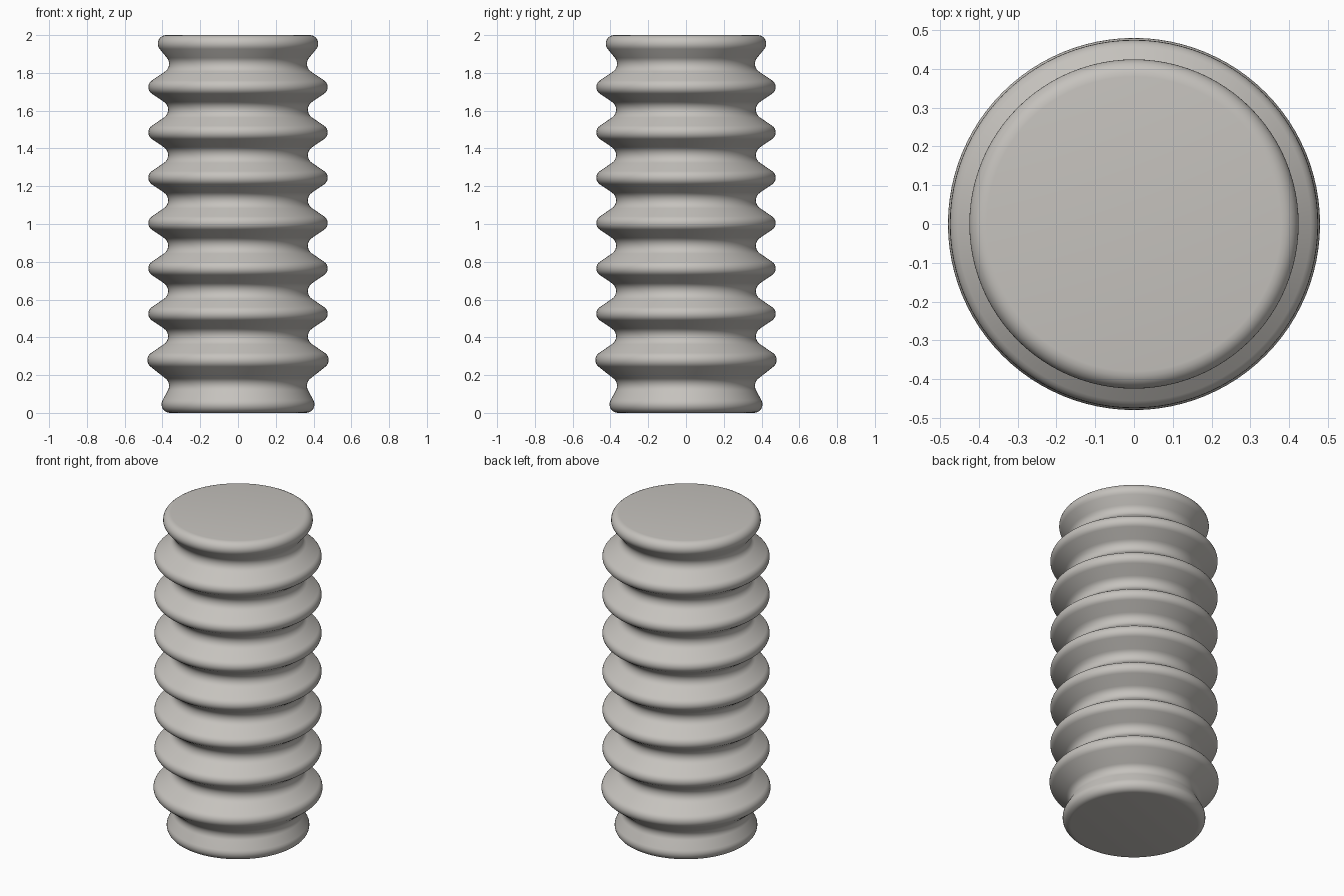
import bpy, bmesh, math
from math import pi, cos, sin

if "Cube" in bpy.data.objects:
    bpy.data.objects.remove(bpy.data.objects["Cube"])

SEGMENTS = 96
ARC_STEPS = 8

# Profile as alternating ridge / valley circles: (centre radius, centre z, circle radius)
circles = [(0.360, 0.045, 0.045), (0.415, 0.143, 0.050), (0.435, 0.280, 0.045)]
for i in range(6):
    z = 0.525 + 0.24 * i
    circles.append((0.420, z - 0.120, 0.050))   # valley
    circles.append((0.433, z, 0.042))           # ridge
circles += [(0.415, 1.848, 0.050), (0.380, 1.955, 0.045)]


def tangent_angle(i):
    """Direction at which the straight flank leaves circle i towards i + 1."""
    (r0, z0, a), (r1, z1, b) = circles[i], circles[i + 1]
    phi = math.atan2(z1 - z0, r1 - r0)
    beta = math.acos((a + b) / math.hypot(r1 - r0, z1 - z0))
    return phi - beta if i % 2 == 0 else phi + beta


# Sample the arcs; flanks are the straight links between them
profile = []
for i, (r, z, rad) in enumerate(circles):
    ridge = i % 2 == 0
    start = -pi / 2 if i == 0 else tangent_angle(i - 1) + (-pi if ridge else pi)
    end = pi / 2 if i == len(circles) - 1 else tangent_angle(i)
    for k in range(ARC_STEPS + 1):
        t = start + (end - start) * k / ARC_STEPS
        profile.append((r + rad * cos(t), z + rad * sin(t)))

# Spin the profile into a closed bellows
bm = bmesh.new()
rings = [[bm.verts.new((r * cos(2 * pi * s / SEGMENTS), r * sin(2 * pi * s / SEGMENTS), z))
          for s in range(SEGMENTS)] for r, z in profile]
for low, high in zip(rings, rings[1:]):
    for s in range(SEGMENTS):
        n = (s + 1) % SEGMENTS
        bm.faces.new((low[s], low[n], high[n], high[s]))
bm.faces.new(rings[0][::-1])   # bottom cap
bm.faces.new(rings[-1])        # top cap
mesh = bpy.data.meshes.new("bellows")
bm.to_mesh(mesh)
bm.free()

bellows = bpy.data.objects.new("bellows", mesh)
bpy.context.collection.objects.link(bellows)

# Single light grey material
grey = bpy.data.materials.new("light warm grey")
grey.diffuse_color = (0.56, 0.54, 0.51, 1)
grey.use_nodes = True
grey.node_tree.nodes["Principled BSDF"].inputs["Base Color"].default_value = grey.diffuse_color
mesh.materials.append(grey)

bpy.context.view_layer.objects.active = bellows
bellows.select_set(True)
bpy.ops.object.shade_smooth_by_angle(angle=math.radians(40))
